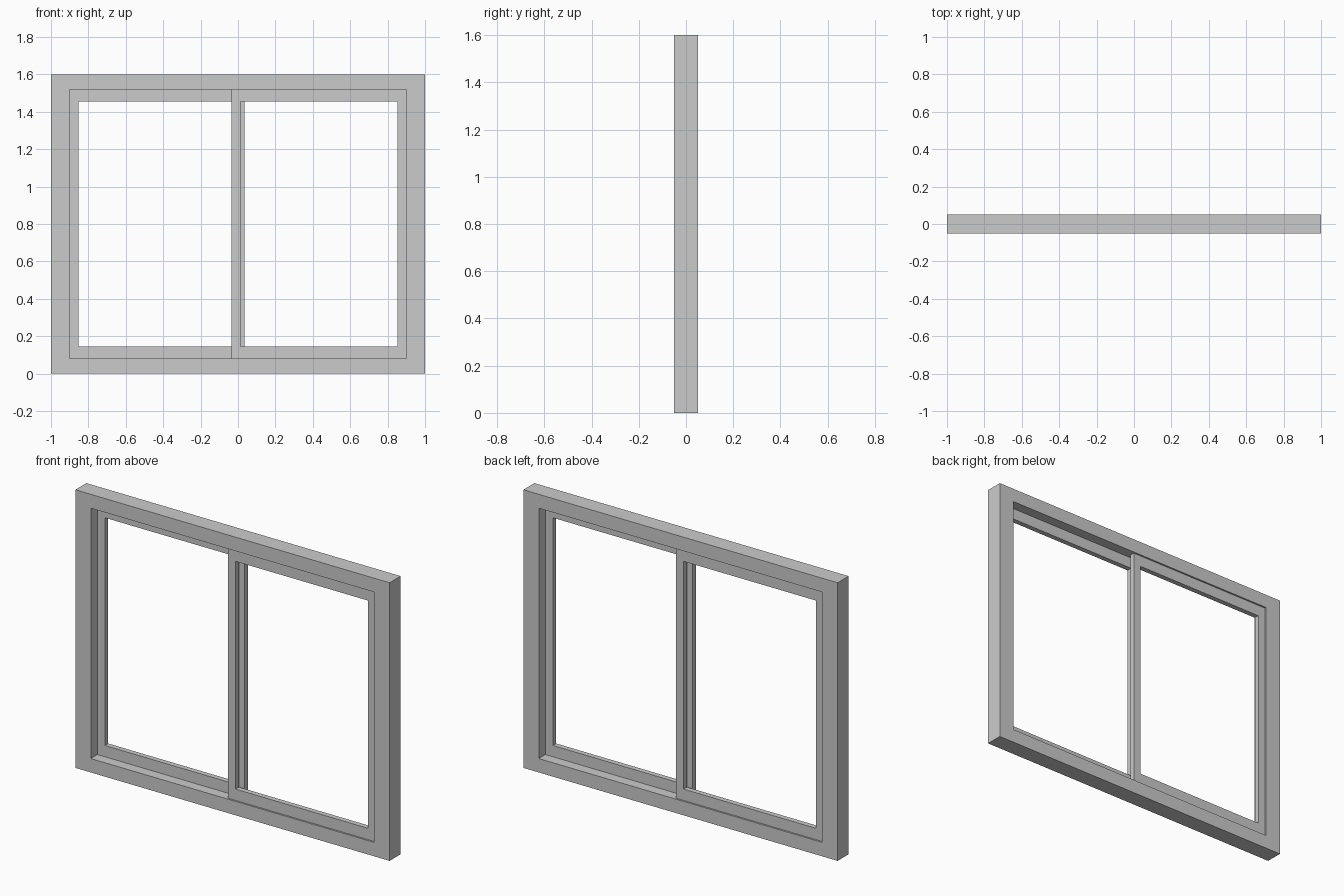
import bpy, bmesh

if "Cube" in bpy.data.objects:
    bpy.data.objects.remove(bpy.data.objects["Cube"])


def ring(name, x0, x1, z0, z1, side, rail, y0, y1):
    """Rectangular ring frame with one opening, flat faces."""
    outer = [(x0, z0), (x1, z0), (x1, z1), (x0, z1)]
    inner = [(x0 + side, z0 + rail), (x1 - side, z0 + rail),
             (x1 - side, z1 - rail), (x0 + side, z1 - rail)]
    bm = bmesh.new()
    # four vertex loops: outer front, inner front, inner back, outer back
    loops = [[bm.verts.new((x, y, z)) for x, z in pts]
             for pts, y in ((outer, y0), (inner, y0), (inner, y1), (outer, y1))]
    for k in range(4):
        a, b = loops[k], loops[(k + 1) % 4]
        for i in range(4):
            j = (i + 1) % 4
            bm.faces.new((a[i], a[j], b[j], b[i]))
    bmesh.ops.recalc_face_normals(bm, faces=bm.faces)
    mesh = bpy.data.meshes.new(name)
    bm.to_mesh(mesh)
    bm.free()
    obj = bpy.data.objects.new(name, mesh)
    bpy.context.collection.objects.link(obj)
    return obj


HALF_W, LAP = 0.902, 0.035      # frame opening half width, sash overlap past centre
Z0, Z1 = 0.08, 1.52             # frame opening height range
STILE, RAIL = 0.048, 0.065      # sash bar widths

# Outer fixed frame
ring("window_frame", -1, 1, 0, 1.6, 1 - HALF_W, Z0, -0.05, 0.05)
# Two sliding sashes on separate tracks
ring("front_sash", -LAP, HALF_W, Z0, Z1, STILE, RAIL, -0.04, -0.01)
ring("back_sash", -HALF_W, LAP, Z0, Z1, STILE, RAIL, 0.01, 0.04)
